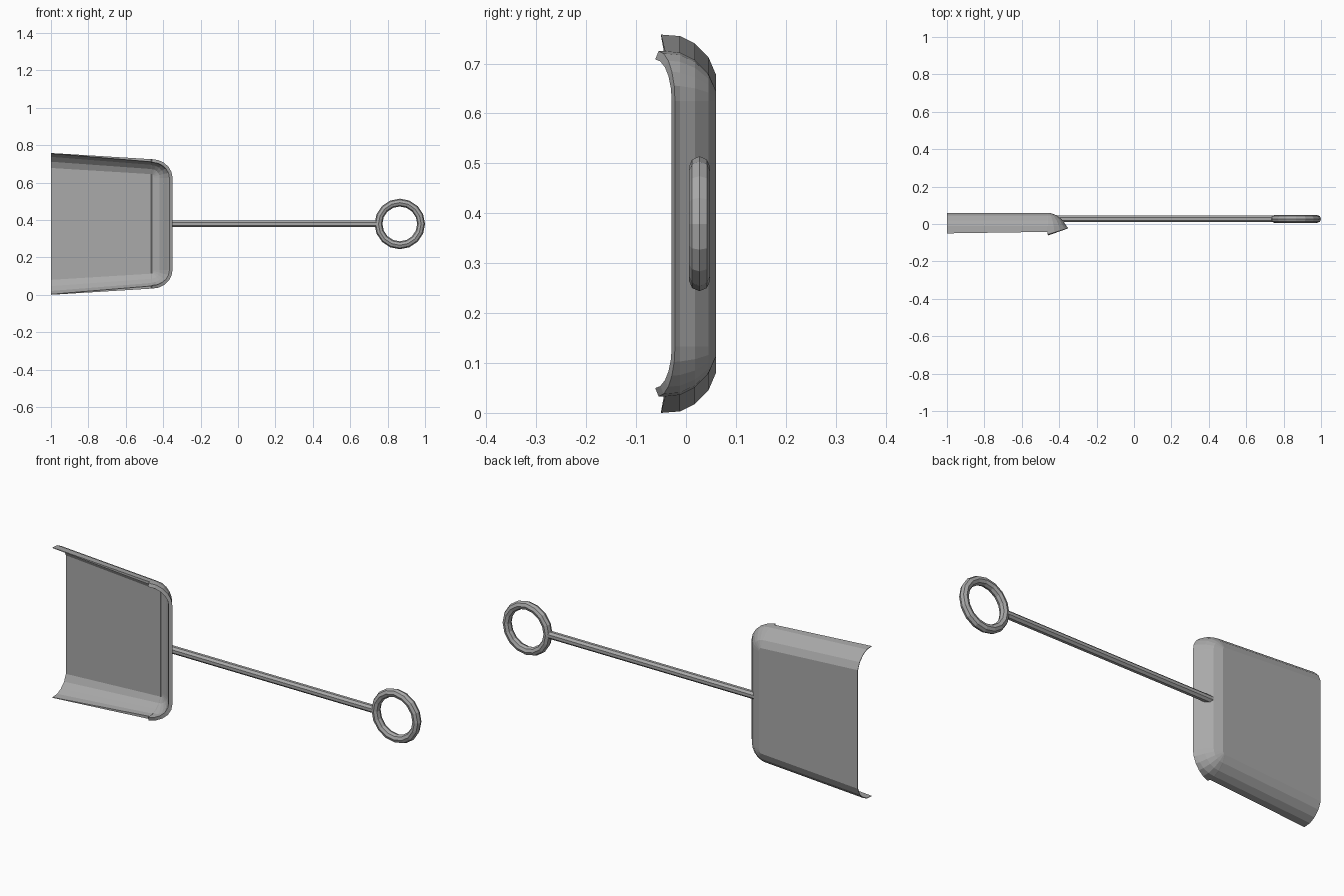
import bpy, bmesh, math
from mathutils import Vector

old = bpy.data.objects.get("Cube")
if old:
    bpy.data.objects.remove(old, do_unlink=True)

steel = bpy.data.materials.new("grey steel")
steel.use_nodes = True
steel.diffuse_color = (0.4, 0.4, 0.4, 1)
steel.node_tree.nodes["Principled BSDF"].inputs["Base Color"].default_value = (0.4, 0.4, 0.4, 1)

MID_Z = 0.379   # height of the centre line
ROD_Y = 0.027   # depth of the handle and ring


def finish(bm, name):
    bmesh.ops.recalc_face_normals(bm, faces=bm.faces)
    mesh = bpy.data.meshes.new(name)
    bm.to_mesh(mesh)
    bm.free()
    mesh.materials.append(steel)
    obj = bpy.data.objects.new(name, mesh)
    bpy.context.collection.objects.link(obj)
    return obj


# Pan wall, floor to rim: (inset at back, inset at sides, y, inward normal)
LEVELS = [(0.10, 0.08, 0.06, 0.0), (0.06, 0.045, 0.045, 0.5), (0.03, 0.018, 0.018, 0.8),
          (0.01, 0.003, -0.012, 0.95), (0.0, 0.0, None, 0.93)]
CORNER_X, STEPS = -0.46, 5


def pan_row(level, inner):
    """One line around the pan, from the open end round the back and out again."""
    back, side, y, n = level
    half = []
    # straight side: open end, then the start of the raised corner
    stations = [(-1.0, 0.379, -0.05, 0.003), (CORNER_X - 0.004, 0.346, -0.042, 0.015)]
    for x, h, rim, t in stations:
        t = t if inner else 0
        m = 0 if y is None else math.sqrt(1 - n * n)
        half.append(Vector((x, (rim if y is None else y) - t * m, h - side - t * n)))
    # rounded corner
    t = 0.018 if inner else 0
    for i in range(STEPS + 1):
        a = math.pi / 2 * i / STEPS
        rim = -0.055 + 0.033 * math.sin(a)
        rx = max(0.11 - back - t * n, 0.001)
        rz = max(0.10 - side - t * n, 0.001)
        half.append(Vector((CORNER_X + rx * math.sin(a),
                            (rim if y is None else y) - t * math.sqrt(1 - n * n),
                            0.246 + rz * math.cos(a))))
    mirrored = [Vector((p.x, p.y, -p.z)) for p in reversed(half)]
    return [p + Vector((0, 0, MID_Z)) for p in half + mirrored]


# Pan: outer and inner skins joined along the rim and the open edge
bm = bmesh.new()
skins = [[[bm.verts.new(p) for p in pan_row(lv, inner)] for lv in LEVELS] for inner in (False, True)]
for rows in skins:
    count = len(rows[0])
    for a, b in zip(rows, rows[1:]):
        for i in range(count - 1):
            bm.faces.new((a[i], a[i + 1], b[i + 1], b[i]))
    for i in range(count // 2 - 1):
        j = count - 1 - i
        bm.faces.new((rows[0][i], rows[0][i + 1], rows[0][j - 1], rows[0][j]))
outer, inner = skins
for i in range(count - 1):
    bm.faces.new((outer[-1][i], outer[-1][i + 1], inner[-1][i + 1], inner[-1][i]))
for end in (0, -1):
    for k in range(len(LEVELS) - 1):
        bm.faces.new((outer[k][end], outer[k + 1][end], inner[k + 1][end], inner[k][end]))
bm.faces.new((outer[0][0], outer[0][-1], inner[0][-1], inner[0][0]))
finish(bm, "pan")

# Handle: octagonal rod whose near end is cut to follow the sloping pan wall
bm = bmesh.new()
SIDES, RADIUS = 8, 0.019
ends = []
for far in (False, True):
    ring = []
    for i in range(SIDES):
        a = 2 * math.pi * (i + 0.5) / SIDES
        dy = RADIUS * math.cos(a)
        x = 0.752 if far else -0.39 - 1.1 * dy
        ring.append(bm.verts.new((x, ROD_Y + dy, MID_Z + RADIUS * math.sin(a))))
    bm.faces.new(ring)
    ends.append(ring)
for i in range(SIDES):
    j = (i + 1) % SIDES
    bm.faces.new((ends[0][i], ends[0][j], ends[1][j], ends[1][i]))
finish(bm, "handle")

# Hanging ring
bpy.ops.mesh.primitive_torus_add(major_segments=16, minor_segments=8, major_radius=0.114,
                                 minor_radius=0.021, location=(0.865, ROD_Y, MID_Z),
                                 rotation=(math.pi / 2, 0, 0))
hoop = bpy.context.object
hoop.name = "hanging_ring"
hoop.data.materials.append(steel)
bpy.ops.object.shade_flat()
